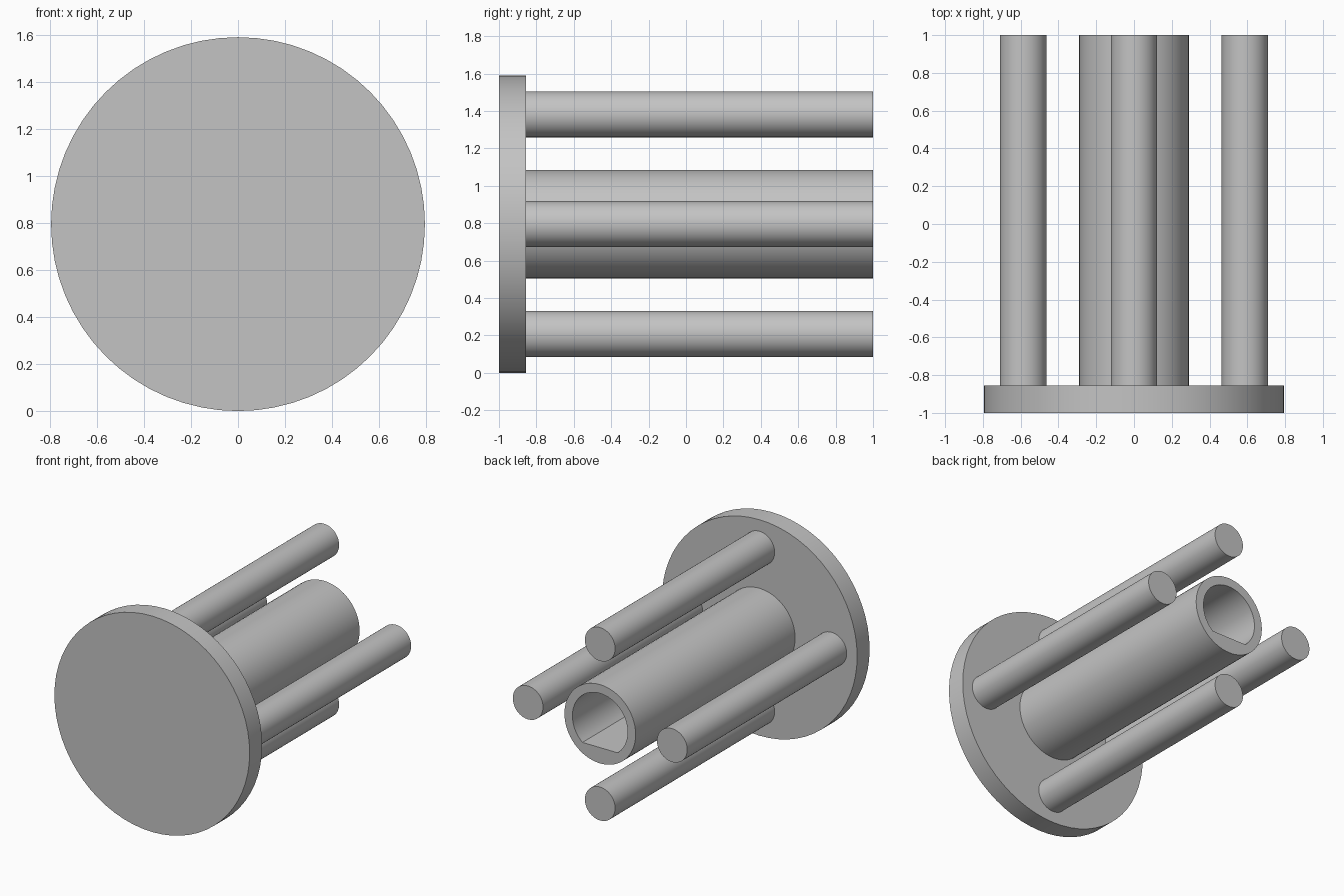
import bpy, bmesh, math

default = bpy.data.objects.get("Cube")
if default:
    bpy.data.objects.remove(default, do_unlink=True)

AXIS_Z = 0.795      # height of the main axis
BACK, PLATE, FRONT = 1.0, -0.855, -1.0
SIDES = 64

grey = bpy.data.materials.new("plain_grey")
grey.use_nodes = True
colour = (0.55, 0.55, 0.55, 1)
grey.diffuse_color = colour
grey.node_tree.nodes["Principled BSDF"].inputs["Base Color"].default_value = colour


def circle(radius, cx=0, cz=AXIS_Z):
    steps = [2 * math.pi * i / SIDES for i in range(SIDES)]
    return [(cx + radius * math.cos(a), cz + radius * math.sin(a)) for a in steps]


def extrude(name, outer, y0, y1, inner=None):
    """Extrude an outline along y; an inner outline makes it an open tube."""
    bm = bmesh.new()

    def ring(outline, y):
        return [bm.verts.new((x, y, z)) for x, z in outline]

    def bridge(a, b):
        for i in range(SIDES):
            j = (i + 1) % SIDES
            bm.faces.new((a[i], a[j], b[j], b[i]))

    near, far = ring(outer, y0), ring(outer, y1)
    bridge(near, far)
    if inner:
        hole_near, hole_far = ring(inner, y0), ring(inner, y1)
        bridge(far, hole_far)
        bridge(hole_far, hole_near)
        bridge(hole_near, near)
    else:
        bm.faces.new(near)
        bm.faces.new(far)
    bmesh.ops.recalc_face_normals(bm, faces=bm.faces)
    mesh = bpy.data.meshes.new(name)
    bm.to_mesh(mesh)
    bm.free()
    mesh.materials.append(grey)
    obj = bpy.data.objects.new(name, mesh)
    bpy.context.collection.objects.link(obj)
    bpy.ops.object.select_all(action='DESELECT')
    obj.select_set(True)
    bpy.context.view_layer.objects.active = obj
    bpy.ops.object.shade_smooth_by_angle(angle=math.radians(30))
    return obj


# Round face plate
extrude("face_plate", circle(0.795), FRONT, PLATE)

# Central sleeve with a D-shaped bore, flat at the bottom
bore_radius = 0.225
flat_z = AXIS_Z - bore_radius * math.sin(2 * math.pi * 9 / SIDES)
bore = [(x, max(z, flat_z)) for x, z in circle(bore_radius)]
extrude("shaft_sleeve", circle(0.29), PLATE, BACK, bore)

# Four pegs around the sleeve
for name, dx, dz in (("left", 1, 0), ("right", -1, 0), ("top", 0, 1), ("bottom", 0, -1)):
    extrude(name + "_peg", circle(0.123, 0.587 * dx, AXIS_Z + 0.587 * dz), PLATE, BACK)
